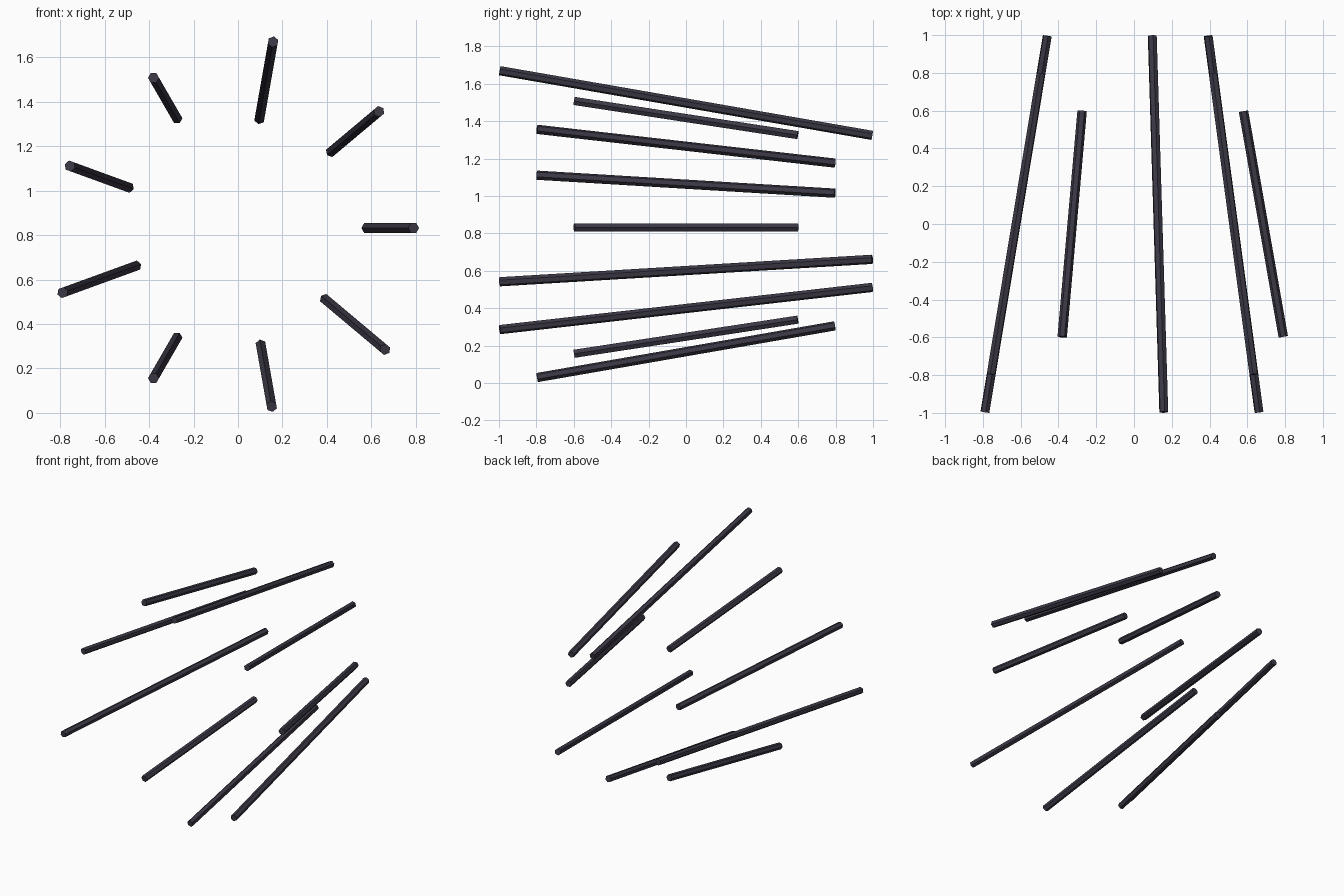
import bpy
from math import sin, cos, radians
from mathutils import Matrix, Vector

if "Cube" in bpy.data.objects:
    bpy.data.objects.remove(bpy.data.objects["Cube"])

CX, CZ = 0.01, 0.832           # centre of the ring
RING = 0.675                   # ring radius at the middle of each rod
ROD = 0.025                    # hexagonal rod radius
TILT = radians(10)             # rods flare outward toward the front
LENGTHS = (1.213, 1.617, 2.022)

dark = bpy.data.materials.new("dark")
dark.diffuse_color = (0.045, 0.04, 0.06, 1)
dark.use_nodes = True
dark.node_tree.nodes["Principled BSDF"].inputs["Base Color"].default_value = dark.diffuse_color


def rod(i):
    a = radians(40 * i)
    radial = Vector((cos(a), 0, sin(a)))
    axis = radial * sin(TILT) + Vector((0, -cos(TILT), 0))
    tangent = Vector((-sin(a), 0, cos(a)))
    side = axis.cross(tangent).normalized()
    # local y (first hexagon corner) points along the radius
    m = Matrix((side.cross(axis), side, axis)).transposed().to_4x4()
    m.translation = Vector((CX, 0, CZ)) + radial * RING
    bpy.ops.mesh.primitive_cylinder_add(vertices=6, radius=ROD, depth=LENGTHS[i % 3])
    ob = bpy.context.object
    ob.name = f"rod_{i + 1}"
    ob.data.transform(m)
    ob.data.materials.append(dark)


# nine flat-sided rods in a flaring ring, in three repeating lengths
for i in range(9):
    rod(i)
